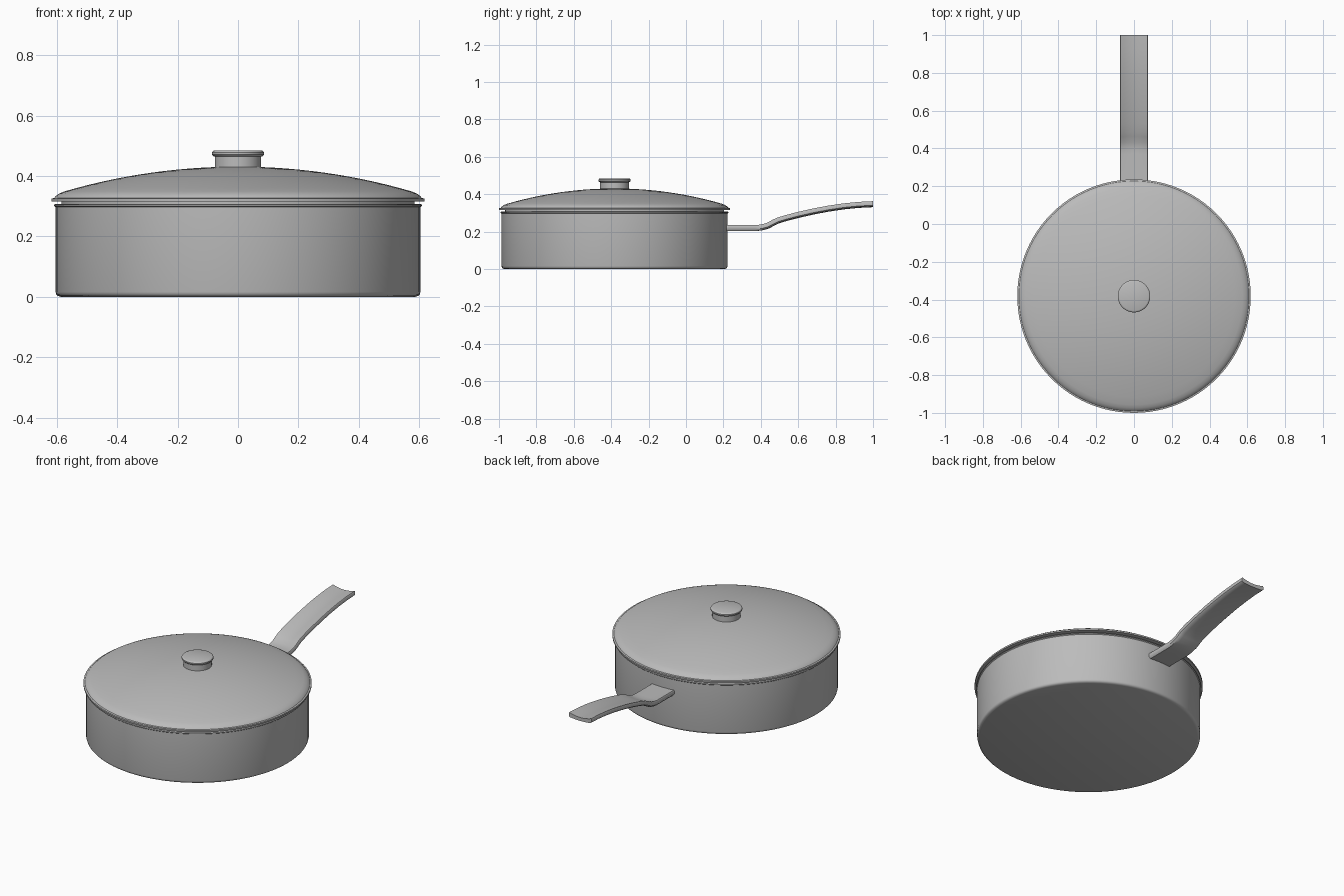
import bpy, bmesh, math

if "Cube" in bpy.data.objects:
    bpy.data.objects.remove(bpy.data.objects["Cube"])

CY = -0.382  # pan centre along y

steel = bpy.data.materials.new("brushed grey")
steel.diffuse_color = (0.5, 0.5, 0.5, 1)
steel.use_nodes = True
steel.node_tree.nodes["Principled BSDF"].inputs["Base Color"].default_value = steel.diffuse_color


def finish(name, bm, angle=35):
    bmesh.ops.recalc_face_normals(bm, faces=bm.faces)
    me = bpy.data.meshes.new(name)
    bm.to_mesh(me)
    bm.free()
    ob = bpy.data.objects.new(name, me)
    bpy.context.collection.objects.link(ob)
    me.materials.append(steel)
    bpy.ops.object.select_all(action='DESELECT')
    ob.select_set(True)
    bpy.context.view_layer.objects.active = ob
    bpy.ops.object.shade_smooth_by_angle(angle=math.radians(angle))
    return ob


def lathe(name, profile, n=96):
    """Revolve (radius, z) points about the pan axis."""
    bm = bmesh.new()
    vs = [bm.verts.new((r, CY, z)) for r, z in profile]
    es = [bm.edges.new(p) for p in zip(vs, vs[1:])]
    bmesh.ops.spin(bm, geom=vs + es, cent=(0, CY, 0), axis=(0, 0, 1),
                   angle=2 * math.pi, steps=n, use_merge=True)
    bmesh.ops.remove_doubles(bm, verts=bm.verts, dist=1e-5)
    return finish(name, bm)


# Hollow pan with rounded base edge and small rolled lip
lathe("pan_body", [(0, 0), (0.588, 0), (0.597, 0.003), (0.602, 0.008), (0.604, 0.016),
                   (0.604, 0.297), (0.609, 0.301), (0.609, 0.305), (0.604, 0.308),
                   (0.588, 0.308), (0.588, 0.02), (0.58, 0.012), (0, 0.012)])

# Domed lid: spherical cap, rounded shoulder, rim and inner locating flange
R0, Z0, Z1 = 0.575, 0.349, 0.431
R = (R0 ** 2 + (Z1 - Z0) ** 2) / (2 * (Z1 - Z0))
dome = [(R0 * i / 14, Z1 - R + math.sqrt(R * R - (R0 * i / 14) ** 2)) for i in range(15)]
under = [(r * 0.985, z - 0.012) for r, z in reversed(dome)]
lathe("lid", dome + [(0.592, 0.342), (0.603, 0.334), (0.609, 0.327), (0.618, 0.325),
                     (0.618, 0.316), (0.585, 0.316), (0.585, 0.296), (0.575, 0.296),
                     (0.575, 0.325)] + under)

# Knob: neck with overhanging rounded cap
lathe("lid_knob", [(0, 0.42), (0.077, 0.42), (0.077, 0.464), (0.082, 0.466), (0.086, 0.471),
                   (0.086, 0.478), (0.082, 0.483), (0.077, 0.485), (0, 0.485)], 64)

# Handle: dished strap cross-section swept along a rising path (y, top z)
path = [(0.205, 0.235), (0.37, 0.235), (0.40, 0.238), (0.43, 0.246), (0.46, 0.262),
        (0.485, 0.274), (0.53, 0.288), (0.60, 0.306), (0.68, 0.324), (0.76, 0.339),
        (0.84, 0.351), (0.92, 0.359), (1.0, 0.363)]
W, N = 0.075, 8
bm = bmesh.new()
rings = []
for i, (y, z) in enumerate(path):
    dish = 0.012 * min(1, max(0, (y - 0.37) / 0.12))  # the grip is dished, the root is flat
    us = [2 * k / N - 1 for k in range(N + 1)]
    top = [(u * (W - 0.003), -dish * (1 - u * u)) for u in us]
    bottom = [(u * (W - 0.008), -0.032 + 0.004 * u * u * (dish / 0.012)) for u in reversed(us)]
    section = top + [(W, -0.004), (W, -0.022)] + bottom + [(-W, -0.022), (-W, -0.004)]
    a, b = path[max(i - 1, 0)], path[min(i + 1, len(path) - 1)]
    t = math.atan2(b[1] - a[1], b[0] - a[0]) if 0 < i < len(path) - 1 else 0
    rings.append([bm.verts.new((x, y - h * math.sin(t), z + h * math.cos(t)))
                  for x, h in section])
for r, s in zip(rings, rings[1:]):
    for k in range(len(r)):
        j = (k + 1) % len(r)
        bm.faces.new((r[k], r[j], s[j], s[k]))
bm.faces.new(rings[0])
bm.faces.new(rings[-1])
finish("handle", bm, 40)
